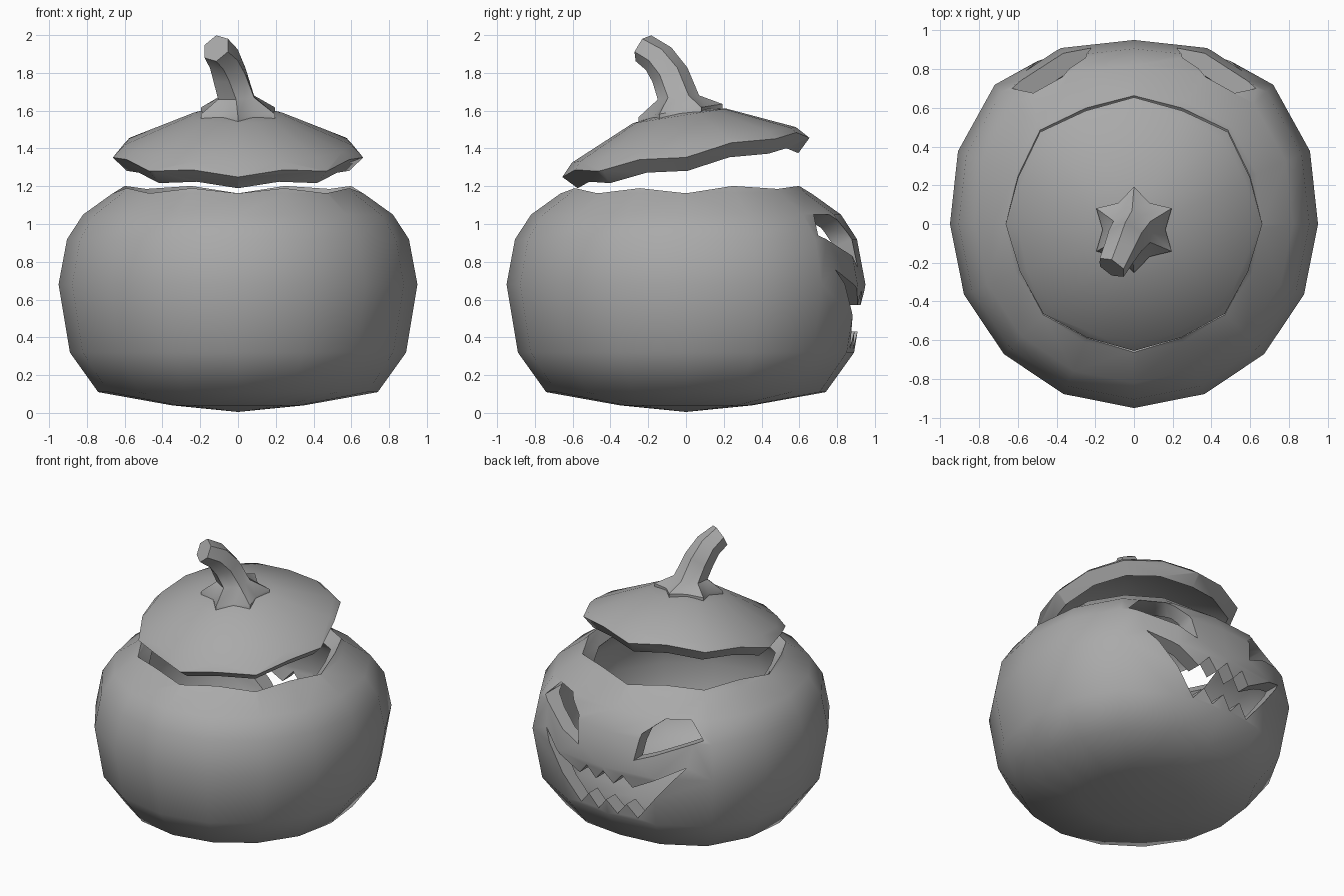
import bpy, bmesh
from math import sin, cos, pi, radians
from mathutils import Vector, Matrix

cube = bpy.data.objects.get("Cube")
if cube:
    bpy.data.objects.remove(cube, do_unlink=True)

grey = bpy.data.materials.new("plain_grey")
grey.use_nodes = True
colour = (0.4, 0.4, 0.4, 1)
grey.diffuse_color = colour
grey.node_tree.nodes["Principled BSDF"].inputs["Base Color"].default_value = colour


def loft(name, rings):
    """Join rings of points into a closed skin; a one-point ring is a pole."""
    bm = bmesh.new()
    loops = [[bm.verts.new(p) for p in ring] for ring in rings]
    for a, b in zip(loops, loops[1:]):
        n = max(len(a), len(b))
        for i in range(n):
            j = (i + 1) % n
            if len(a) == 1:
                bm.faces.new((a[0], b[j], b[i]))
            elif len(b) == 1:
                bm.faces.new((a[i], a[j], b[0]))
            else:
                bm.faces.new((a[i], a[j], b[j], b[i]))
    for end in (loops[0], loops[-1]):
        if len(end) > 2:
            bm.faces.new(end)
    bmesh.ops.recalc_face_normals(bm, faces=bm.faces)
    mesh = bpy.data.meshes.new(name)
    bm.to_mesh(mesh)
    bm.free()
    mesh.materials.append(grey)
    obj = bpy.data.objects.new(name, mesh)
    bpy.context.collection.objects.link(obj)
    return obj


def circle(r, z, n):
    if r == 0:
        return [Vector((0, 0, z))]
    return [Vector((r * cos(t), r * sin(t), z)) for t in (2 * pi * i / n for i in range(n))]


def pumpkin_shell(name):
    """Sixteen-sided hollow pumpkin with fuller cheeks beside the face."""
    profile = [(0, .005), (.35, .04), (.74, .11), (.89, .32), (.95, .68), (.905, .92),
               (.82, 1.05), (.66, 1.165), (.6, 1.23), (.25, 1.385), (0, 1.42)]
    rings = []
    for r, z in profile:
        ring = circle(r, z, 16)
        for p in ring:
            if p.y > 0 and r > 0:
                cheek = 1 + .07 * (2 * p.x * p.y / r ** 2) ** 2
                p.x *= cheek
                p.y *= cheek
        rings.append(ring)
    obj = loft(name, rings)
    wall = obj.modifiers.new("wall", 'SOLIDIFY')
    wall.thickness, wall.offset, wall.use_even_offset = .1, -1, True
    return obj


def prism(name, outline):
    """Cutter running through the back wall from an x-z outline."""
    obj = loft(name, [[Vector((x, y, z)) for x, z in outline] for y in (.4, 1.3)])
    obj.hide_render = True
    return obj


def cut(obj, cutter, operation='DIFFERENCE'):
    mod = obj.modifiers.new(cutter.name, 'BOOLEAN')
    mod.object, mod.operation, mod.solver = cutter, operation, 'EXACT'


def bake(obj):
    bpy.context.view_layer.update()
    graph = bpy.context.evaluated_depsgraph_get()
    mesh = bpy.data.meshes.new_from_object(obj.evaluated_get(graph))
    obj.modifiers.clear()
    obj.data = mesh
    mesh.materials.clear()
    mesh.materials.append(grey)


# Cutters: octagonal cone for the lid, two eyes, toothed mouth
lid_cutter = loft("lid_cutter", [circle(0, .5, 8), circle(1.2, 1.7, 8)])
lid_cutter.hide_render = True
eye = [(.22, .77), (.25, .95), (.37, 1.05), (.52, 1.05), (.63, .94)]
eyes = [prism("eye_cutter", [(s * x, z) for x, z in eye]) for s in (-1, 1)]

upper = [(-.56, .76)] + [(.07 * i, .57 if i % 2 else .65) for i in range(-3, 4)]
lower = [(.56, .76)] + [(-.075 * i, .34 if i % 2 else .43) for i in range(-3, 4)]
mouth = prism("mouth_cutter", upper + lower)

# Hollow body with opening and face
body = pumpkin_shell("pumpkin_body")
for cutter in [lid_cutter, mouth] + eyes:
    cut(body, cutter)
bake(body)

# Lid: the piece cut away, raised and tipped
lid = pumpkin_shell("lid")
cut(lid, lid_cutter, 'INTERSECT')
bake(lid)
pivot = Vector((0, 0, 1.16))
tilt = Matrix.Rotation(radians(9), 4, 'X')
lid.data.transform(Matrix.Translation(pivot + Vector((0, 0, .19))) @ tilt
                   @ Matrix.Translation(-pivot))

for cutter in [lid_cutter, mouth] + eyes:
    bpy.data.objects.remove(cutter, do_unlink=True)


# Stem: star-shaped foot rising into a bent six-sided stalk
def stalk_ring(centre, normal, r, valley):
    n = Vector(normal).normalized()
    u = (Vector((1, 0, 0)) - n * n.x).normalized()
    v = n.cross(u)
    ring = []
    for i in range(12):
        t = pi / 2 + i * pi / 6
        ring.append(Vector(centre) + (u * cos(t) + v * sin(t)) * r * (valley if i % 2 else 1))
    return ring


foot = (0, -.16, 1)
stem = loft("stem", [
    stalk_ring((0, -.03, 1.56), foot, .225, .72),
    stalk_ring((0, -.03, 1.6), foot, .225, .72),
    stalk_ring((-.01, -.04, 1.67), (-.05, -.1, 1), .11, .87),
    stalk_ring((-.045, -.085, 1.79), (-.25, -.4, 1), .1, .87),
    stalk_ring((-.075, -.145, 1.875), (-.4, -.7, .8), .09, .87),
    stalk_ring((-.115, -.225, 1.93), (-.45, -.75, .45), .08, .87),
])

# Smooth shading with crisp cut edges
bpy.context.view_layer.update()
bpy.ops.object.select_all(action='DESELECT')
for obj in (body, lid, stem):
    obj.select_set(True)
bpy.context.view_layer.objects.active = body
bpy.ops.object.shade_smooth_by_angle(angle=radians(50))
